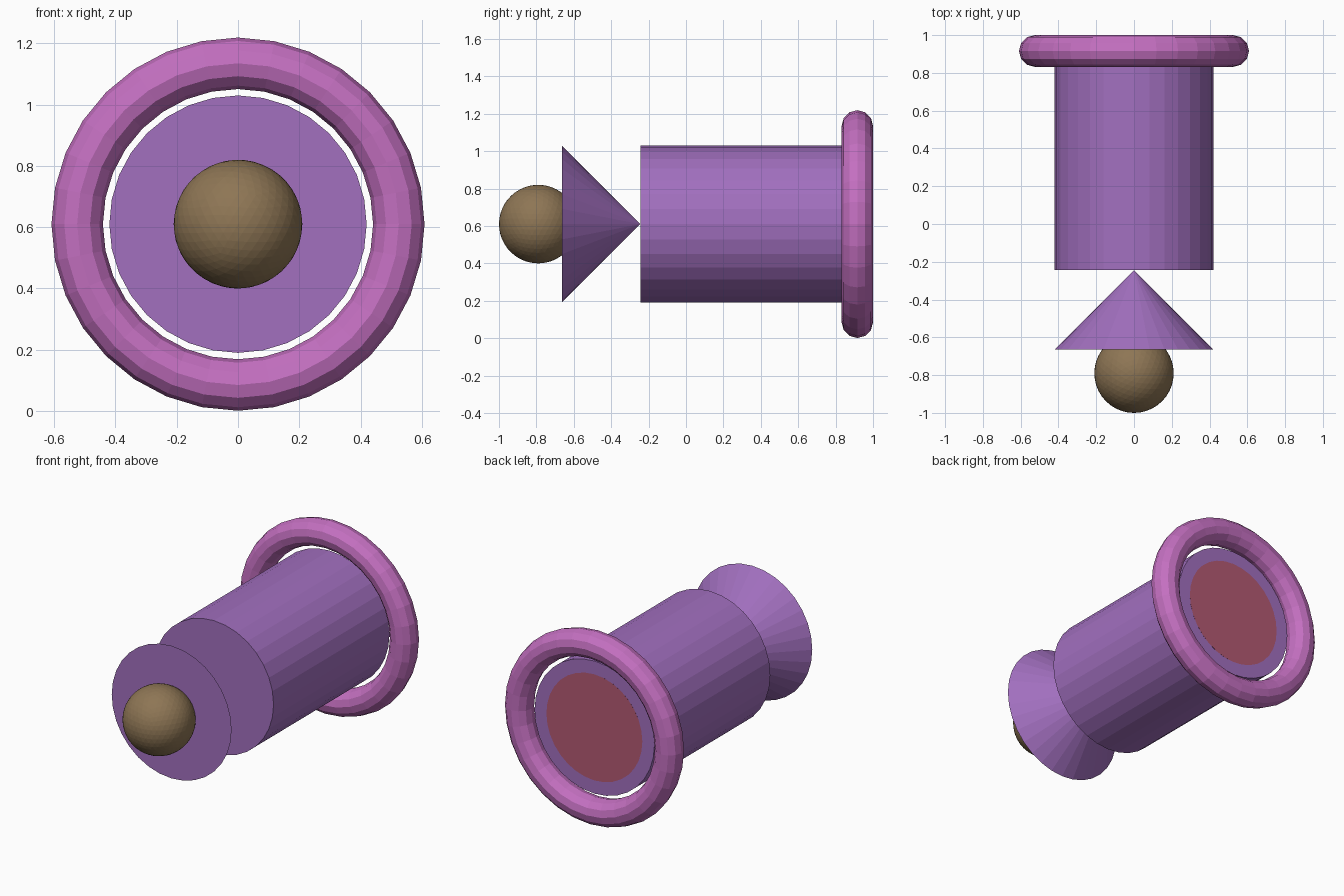
import bpy
from math import pi

if "Cube" in bpy.data.objects:
    bpy.data.objects.remove(bpy.data.objects["Cube"])

U = 0.42          # body radius, the basic unit of the model
ZC = 0.61         # height of the long axis
SIDES = 32


def material(name, rgb):
    m = bpy.data.materials.new(name)
    m.diffuse_color = (*rgb, 1)
    m.use_nodes = True
    m.node_tree.nodes["Principled BSDF"].inputs["Base Color"].default_value = m.diffuse_color
    return m


def finish(name, mat):
    ob = bpy.context.object
    ob.name = name
    ob.data.materials.append(mat)
    return ob


def round_part(name, mat, y0, y1, r0, r1):
    """Cone or cylinder along y, radius r0 at y0 and r1 at y1."""
    # rotating by -90 degrees about x turns local +z into +y
    bpy.ops.mesh.primitive_cone_add(
        vertices=SIDES, radius1=r0, radius2=r1, depth=y1 - y0,
        location=(0, (y0 + y1) / 2, ZC), rotation=(-pi / 2, 0, 0))
    return finish(name, mat)


purple = material("purple", (0.36, 0.16, 0.52))
pink = material("pink", (0.55, 0.16, 0.53))
brown = material("brown", (0.27, 0.18, 0.09))
red = material("red", (0.45, 0.10, 0.17))

# ball at the front
bpy.ops.mesh.primitive_ico_sphere_add(
    subdivisions=4, radius=U / 2, location=(0, -1 + U / 2, ZC))
finish("ball", brown)

# cone with its tip touching the body
round_part("cone", purple, -0.664, -0.244, U, 0)

# long cylindrical body
round_part("body", purple, -0.244, 0.916, U, U)

# inner cone, whose base shows in the rear face of the body
round_part("inner_cone", red, 0.40, 0.917, 0, 0.8 * U)

# ring around the rear end
bpy.ops.mesh.primitive_torus_add(
    major_segments=SIDES, minor_segments=12, major_radius=1.25 * U,
    minor_radius=0.2 * U, location=(0, 0.916, ZC), rotation=(pi / 2, 0, 0))
finish("ring", pink)
